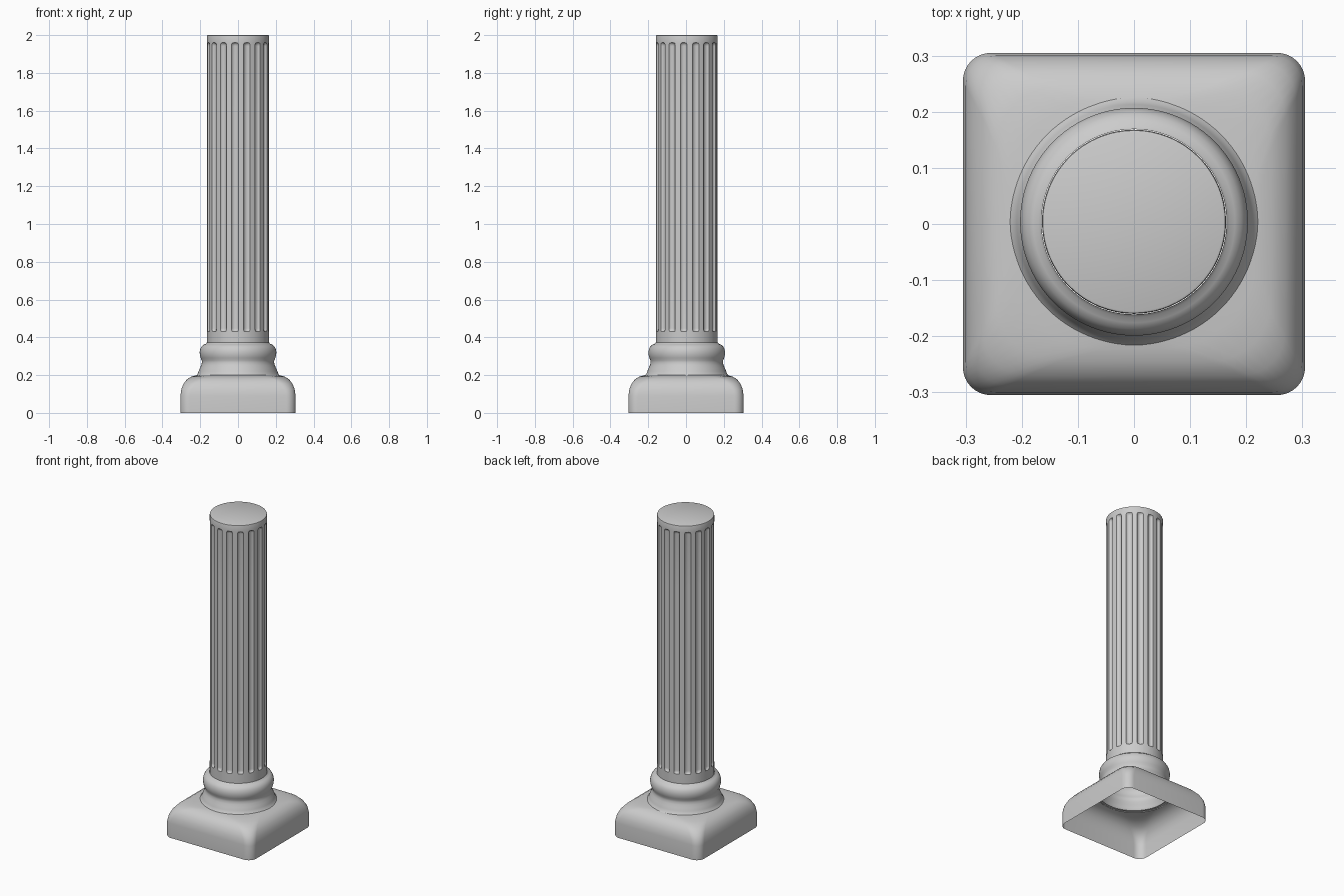
import bpy, bmesh, math

if "Cube" in bpy.data.objects:
    bpy.data.objects.remove(bpy.data.objects["Cube"])

stone = bpy.data.materials.new("grey stone")
stone.diffuse_color = (0.6, 0.6, 0.6, 1)
stone.use_nodes = True
stone.node_tree.nodes["Principled BSDF"].inputs["Base Color"].default_value = stone.diffuse_color
CY = 0.004          # round parts sit a hair behind centre


def loft(name, rings, cap_top=False, angle=35):
    """Skin a stack of equal-length closed rings."""
    bm = bmesh.new()
    vs = [[bm.verts.new(p) for p in r] for r in rings]
    n = len(vs[0])
    for a, b in zip(vs, vs[1:]):
        for i in range(n):
            j = (i + 1) % n
            bm.faces.new((a[i], a[j], b[j], b[i]))
    if cap_top:
        bm.faces.new(vs[-1])
    me = bpy.data.meshes.new(name)
    bm.to_mesh(me)
    bm.free()
    me.materials.append(stone)
    ob = bpy.data.objects.new(name, me)
    bpy.context.collection.objects.link(ob)
    bpy.ops.object.select_all(action='DESELECT')
    ob.select_set(True)
    bpy.context.view_layer.objects.active = ob
    bpy.ops.object.shade_smooth_by_angle(angle=math.radians(angle))
    return ob


def rounded_square(h, r, z, steps=8):
    pts = []
    for q in range(4):
        mid = math.radians(45 + 90 * q)
        cx = math.copysign(h - r, math.cos(mid))
        cy = math.copysign(h - r, math.sin(mid))
        for s in range(steps + 1):
            a = math.radians(90 * q + 90 * s / steps)
            pts.append((cx + r * math.cos(a), cy + r * math.sin(a), z))
    return pts


def circle(r, z, n=96):
    return [(r * math.cos(2 * math.pi * i / n),
             CY + r * math.sin(2 * math.pi * i / n), z) for i in range(n)]


# Pillow-shaped square plinth, open underneath
plinth = [(0.305, 0.05, 0), (0.305, 0.05, 0.09), (0.30, 0.055, 0.125),
          (0.288, 0.065, 0.155), (0.27, 0.08, 0.178), (0.245, 0.11, 0.193),
          (0.222, 0.17, 0.199), (0.205, 0.2049, 0.202)]
loft("plinth", [rounded_square(*p) for p in plinth], angle=50)

# Round moulding between plinth and shaft
moulding = [(0.222, 0.198), (0.214, 0.206), (0.209, 0.22), (0.202, 0.237),
            (0.195, 0.252), (0.191, 0.266), (0.192, 0.278), (0.198, 0.291),
            (0.202, 0.306), (0.203, 0.323), (0.199, 0.341), (0.191, 0.354),
            (0.180, 0.362), (0.170, 0.366), (0.165, 0.372)]
loft("base_moulding", [circle(*p) for p in moulding], angle=50)

# Fluted shaft: 16 shallow grooves with rounded ends
R, N, W, D = 0.164, 16, 0.018, 0.012
LOW, HIGH = 0.43, 1.96
cols = [-1, -0.85, -0.45, 0, 0.45, 0.85, 1]
land = math.pi * R / N / W          # middle of the land between flutes


def shaft_ring(z, r=R):
    v = max(LOW + W - z, z - (HIGH - W), 0) / W
    pts = []
    for f in range(N):
        centre = 2 * math.pi * (f - 0.25) / N
        for u in cols + [land]:
            q = u * u + v * v
            rad = r - (D * math.sqrt(1 - q) if q < 1 else 0)
            a = centre + u * W / R
            pts.append((rad * math.cos(a), CY + rad * math.sin(a), z))
    return pts


ends = [0, 0.07, 0.2, 0.4, 0.65, 1]
levels = [0.37] + [LOW + W * e for e in ends]
levels += [0.8, 1.2, 1.6] + [HIGH - W * e for e in reversed(ends)] + [1.994]
rings = [shaft_ring(z) for z in levels]
rings += [shaft_ring(1.9985, R - 0.0015), shaft_ring(2.0, R - 0.005)]
loft("fluted_shaft", rings, cap_top=True)
